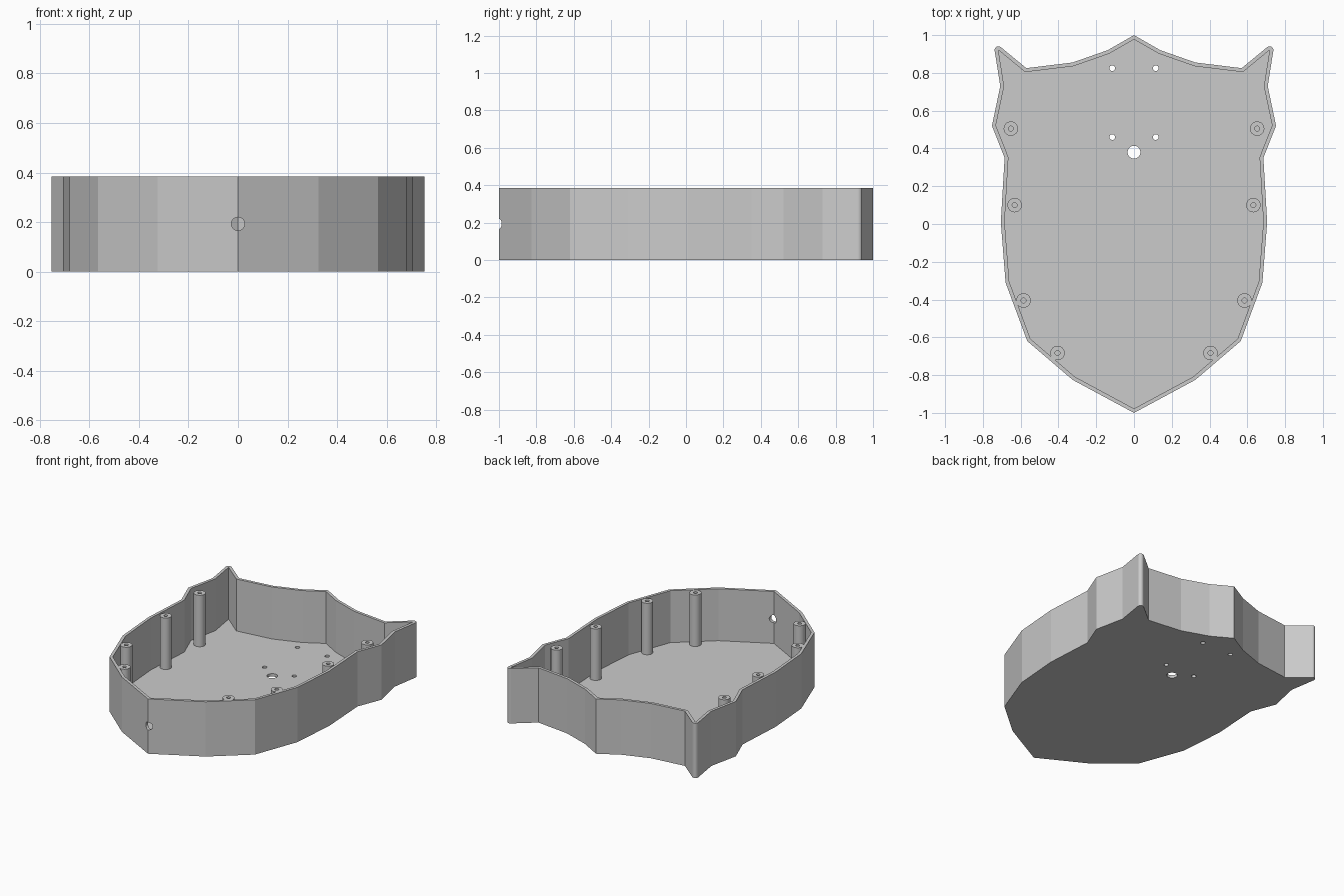
import bpy, bmesh
from math import radians, cos, sin, atan2, pi
from mathutils import Vector, Matrix

if "Cube" in bpy.data.objects:
    bpy.data.objects.remove(bpy.data.objects["Cube"])

HEIGHT, WALL, FLOOR, POST_TOP = 0.385, 0.02, 0.02, 0.382

grey = bpy.data.materials.new("grey plastic")
grey.use_nodes = True
grey.diffuse_color = (0.6, 0.6, 0.6, 1)
grey.node_tree.nodes["Principled BSDF"].inputs["Base Color"].default_value = (0.6, 0.6, 0.6, 1)


def finish(name, bm):
    bmesh.ops.recalc_face_normals(bm, faces=bm.faces)
    mesh = bpy.data.meshes.new(name)
    bm.to_mesh(mesh)
    bm.free()
    obj = bpy.data.objects.new(name, mesh)
    obj.data.materials.append(grey)
    bpy.context.collection.objects.link(obj)
    return obj


def prism(name, points, z0, z1):
    bm = bmesh.new()
    face = bm.faces.new([bm.verts.new((p.x, p.y, z0)) for p in points])
    new = bmesh.ops.extrude_face_region(bm, geom=[face])["geom"]
    bmesh.ops.translate(bm, vec=(0, 0, z1 - z0),
                        verts=[v for v in new if isinstance(v, bmesh.types.BMVert)])
    return finish(name, bm)


def cylinder(name, radius, depth, location, tilt=0):
    bm = bmesh.new()
    place = Matrix.Translation(location) @ Matrix.Rotation(tilt, 4, "X")
    bmesh.ops.create_cone(bm, cap_ends=True, segments=32, radius1=radius,
                          radius2=radius, depth=depth, matrix=place)
    return finish(name, bm)


def cut(obj, cutter):
    cutter.hide_render = True
    mod = obj.modifiers.new("cut", "BOOLEAN")
    mod.operation, mod.solver, mod.object = "DIFFERENCE", "EXACT", cutter
    bpy.ops.object.select_all(action="DESELECT")
    bpy.context.view_layer.objects.active = obj
    obj.select_set(True)
    bpy.ops.object.modifier_apply(modifier=mod.name)
    bpy.data.objects.remove(cutter)


def normal(a, b):
    d = (b - a).normalized()
    return Vector((-d.y, d.x))          # outward for a clockwise outline


def inset(points, t):
    result = []
    for i, p in enumerate(points):
        n1 = normal(points[i - 1], p)
        n2 = normal(p, points[(i + 1) % len(points)])
        result.append(p - (n1 + n2) * t / (1 + n1.dot(n2)))
    return result


# Shield outline: one half from the top point down, then mirrored
half = [Vector(p) for p in (
    (0, 1), (0.14, 0.92), (0.325, 0.855), (0.57, 0.825), (0.746, 0.97),
    (0.708, 0.73), (0.752, 0.52), (0.685, 0.35), (0.705, 0.01),
    (0.68, -0.31), (0.565, -0.62), (0.325, -0.825), (0, -1))]
sharp = half + [Vector((-p.x, p.y)) for p in half[-2:0:-1]]
inner = inset(sharp, WALL)

# Outer outline with the two horn tips rounded around the inner corner
outer = []
for i, p in enumerate(sharp):
    if p.y > 0.95 and abs(p.x) > 0.1:
        n1, n2 = normal(sharp[i - 1], p), normal(p, sharp[(i + 1) % len(sharp)])
        start = atan2(n1.y, n1.x)
        sweep = n1.angle(n2)
        for k in range(11):
            a = start - sweep * k / 10
            outer.append(inner[i] + Vector((cos(a), sin(a))) * WALL)
    else:
        outer.append(p)

# Open tray with floor holes and a cable hole at the front point
tray = prism("shield_tray", outer, 0, HEIGHT)
cut(tray, prism("cavity_cutter", inner, FLOOR, HEIGHT + 0.1))
for x in (-0.115, 0.115):
    for y in (0.46, 0.825):
        cut(tray, cylinder("screw_cutter", 0.015, 0.2, (x, y, 0)))
cut(tray, cylinder("floor_cutter", 0.034, 0.2, (0, 0.38, 0)))
cut(tray, cylinder("cable_cutter", 0.027, 0.3, (0, -1, 0.193), pi / 2))

# Screw posts with blind pilot holes, lathed from a profile
profile = [(0.038, FLOOR - 0.01), (0.038, POST_TOP), (0.013, POST_TOP),
           (0.013, 0.1), (0, 0.1)]
for x, y in ((0.652, 0.505), (0.632, 0.1), (0.585, -0.405), (0.405, -0.683)):
    for side, label in ((1, "left"), (-1, "right")):
        bm = bmesh.new()
        verts = [bm.verts.new((r, 0, z)) for r, z in profile]
        edges = [bm.edges.new(pair) for pair in zip(verts, verts[1:])]
        bmesh.ops.spin(bm, geom=verts + edges, cent=(0, 0, 0), axis=(0, 0, 1),
                       angle=2 * pi, steps=32)
        bmesh.ops.remove_doubles(bm, verts=bm.verts, dist=0.0005)
        post = finish("screw_post_" + label, bm)
        post.location = (side * x, y, 0)
        bpy.ops.object.select_all(action="DESELECT")
        bpy.context.view_layer.objects.active = post
        post.select_set(True)
        bpy.ops.object.shade_smooth_by_angle(angle=radians(30))
